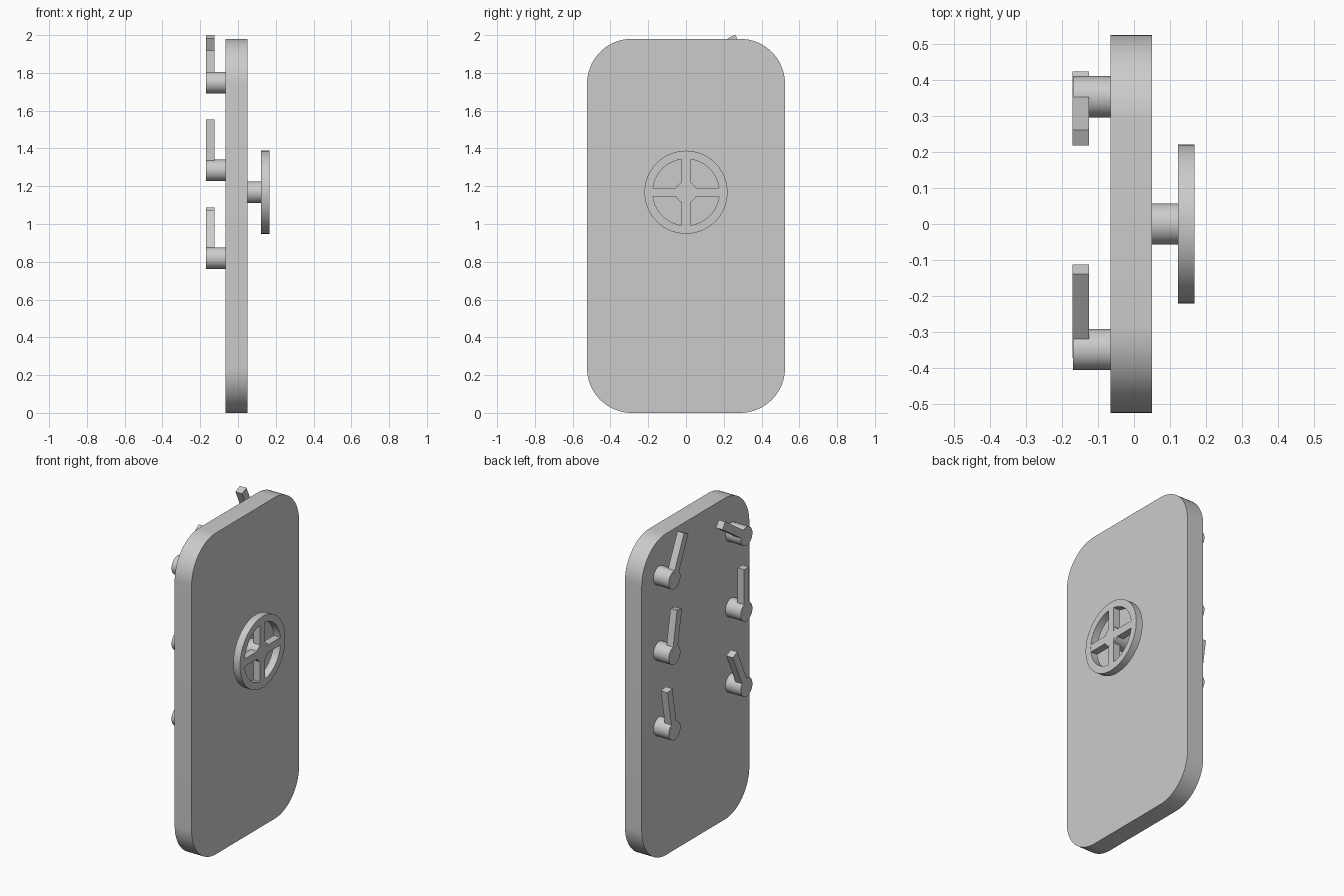
import bpy
import bmesh
from math import sin, cos, radians, pi, tau
from mathutils import Matrix, Vector

cube = bpy.data.objects.get("Cube")
if cube:
    bpy.data.objects.remove(cube, do_unlink=True)

GREY = (0.6, 0.6, 0.6, 1.0)
steel = bpy.data.materials.new("grey steel")
steel.use_nodes = True
steel.diffuse_color = GREY
steel.node_tree.nodes["Principled BSDF"].inputs["Base Color"].default_value = GREY


def finish(name, bm):
    """Turn a bmesh into a shaded, coloured object."""
    bmesh.ops.recalc_face_normals(bm, faces=bm.faces)
    mesh = bpy.data.meshes.new(name)
    bm.to_mesh(mesh)
    bm.free()
    mesh.materials.append(steel)
    obj = bpy.data.objects.new(name, mesh)
    bpy.context.collection.objects.link(obj)
    bpy.ops.object.select_all(action='DESELECT')
    obj.select_set(True)
    bpy.context.view_layer.objects.active = obj
    bpy.ops.object.shade_smooth_by_angle(angle=radians(30))
    return obj


def prism(name, outline, x0, x1):
    """Extrude a (y, z) outline along x."""
    bm = bmesh.new()
    face = bm.faces.new([bm.verts.new((x0, y, z)) for y, z in outline])
    ext = bmesh.ops.extrude_face_region(bm, geom=[face])
    verts = [v for v in ext["geom"] if isinstance(v, bmesh.types.BMVert)]
    bmesh.ops.translate(bm, verts=verts, vec=(x1 - x0, 0, 0))
    return finish(name, bm)


def arc(cy, cz, r, start, end, steps):
    return [(cy + r * cos(start + (end - start) * i / steps),
             cz + r * sin(start + (end - start) * i / steps))
            for i in range(steps + 1)]


def disc(cy, cz, r, steps=48):
    return arc(cy, cz, r, 0, tau, steps)[:-1]


# Door slab with rounded corners
HALF_WIDTH, HEIGHT, CORNER = 0.524, 1.98, 0.237
slab = []
for i, (sy, top) in enumerate([(1, 1), (-1, 1), (-1, 0), (1, 0)]):
    cz = HEIGHT - CORNER if top else CORNER
    slab += arc(sy * (HALF_WIDTH - CORNER), cz, CORNER,
                i * pi / 2, (i + 1) * pi / 2, 16)
prism("door_slab", slab, -0.065, 0.05)

# Handwheel: hub, cross spokes and rim
WHEEL_Z, BACK, FRONT = 1.168, 0.122, 0.168
BAR = 0.0237
prism("wheel_hub", disc(0, WHEEL_Z, 0.057), 0.05, FRONT - 0.0005)

REACH = 0.18
cross = []
for i in range(4):
    a = i * pi / 2
    for u, v in [(REACH, -BAR), (REACH, BAR), (BAR, BAR)]:
        cross.append((u * cos(a) - v * sin(a),
                      WHEEL_Z + u * sin(a) + v * cos(a)))
prism("wheel_spokes", cross, BACK + 0.0005, FRONT - 0.0003)

bm = bmesh.new()
section = [bm.verts.new((x, r, WHEEL_Z)) for x, r in
           [(BACK, 0.176), (FRONT, 0.176), (FRONT, 0.22), (BACK, 0.22)]]
edges = [bm.edges.new((section[i], section[(i + 1) % 4])) for i in range(4)]
bmesh.ops.spin(bm, geom=section + edges, cent=(0, 0, WHEEL_Z), axis=(1, 0, 0),
               angle=tau, steps=64, use_merge=True)
bmesh.ops.remove_doubles(bm, verts=bm.verts, dist=0.0001)
finish("wheel_rim", bm)


# Latches: round boss with a swung lever, lean measured from upright toward -y
def latch(name, y, z, lean):
    prism(name + "_boss", disc(y, z, 0.057), -0.065, -0.1695)
    turn = Matrix.Rotation(radians(lean), 3, 'X')
    corners = [(-BAR, 0.02), (BAR, 0.02), (BAR, 0.268), (-BAR, 0.268)]
    bar = []
    for u, v in corners:
        p = turn @ Vector((0, u, v))
        bar.append((y + p.y, z + p.z))
    prism(name + "_lever", bar, -0.125, -0.17)


ROWS = {"lower": 0.819, "middle": 1.284, "upper": 1.749}
LEANS = {"back": (0.353, (-10, 10, 25)), "front": (-0.348, (-25, 0, -56))}
for side, (y, leans) in LEANS.items():
    for (row, z), lean in zip(ROWS.items(), leans):
        latch(f"{side}_{row}_latch", y, z, lean)
